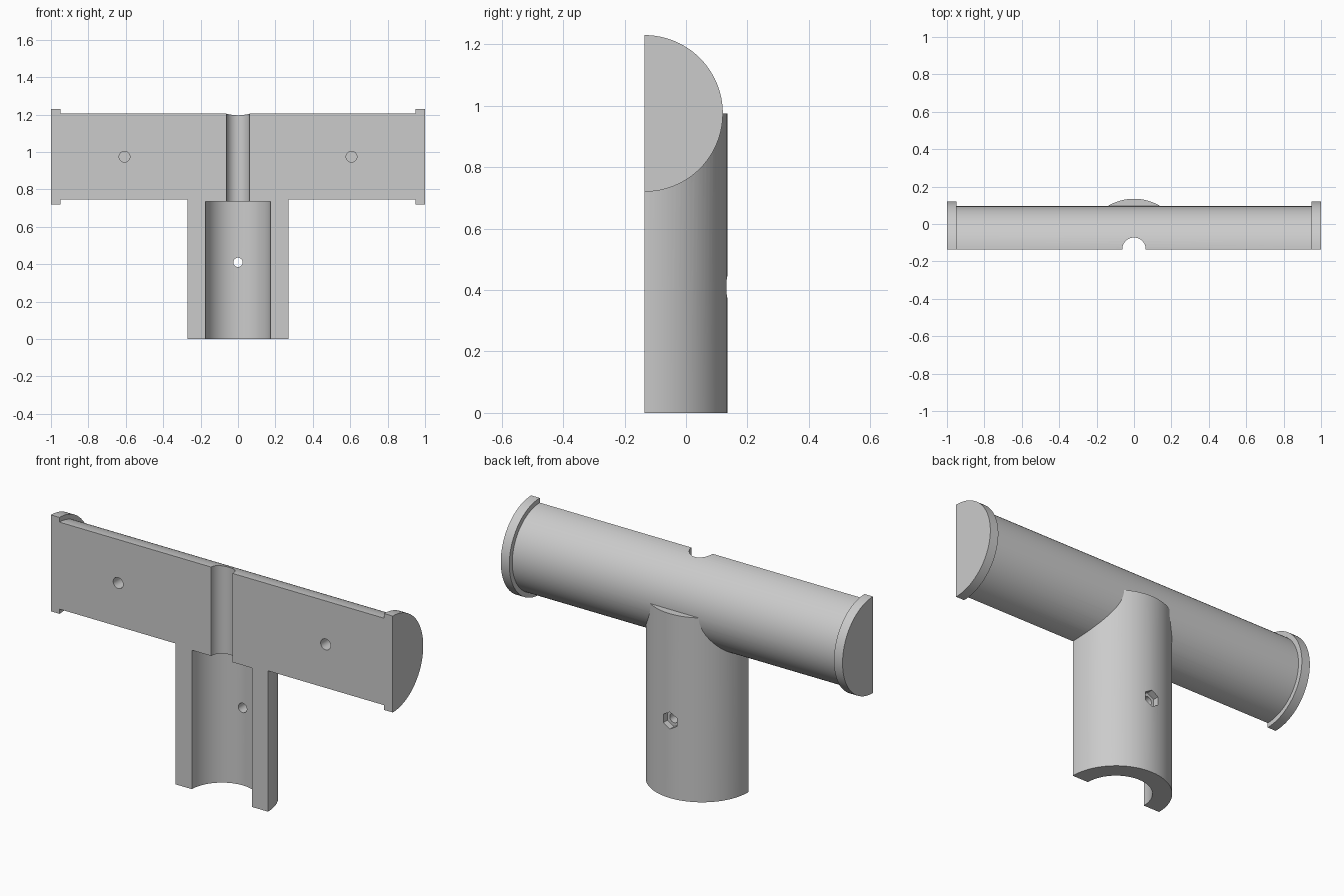
import bpy
from math import pi, radians

default = bpy.data.objects.get("Cube")
if default:
    bpy.data.objects.remove(default, do_unlink=True)

FRONT = -0.135   # flat split face
AXIS_Z = 0.975   # height of the crossbar axis

grey = bpy.data.materials.new("light_grey")
grey.use_nodes = True
grey.diffuse_color = (0.6, 0.6, 0.6, 1)
grey.node_tree.nodes["Principled BSDF"].inputs["Base Color"].default_value = (0.6, 0.6, 0.6, 1)


def cylinder(name, radius, start, end, axis, a, b, sides=96, spin=0.0):
    """Cylinder from start to end along axis; a, b are the other two coordinates."""
    mid = (start + end) / 2
    loc, rot = {"X": ((mid, a, b), (0, pi / 2, 0)),
                "Y": ((a, mid, b), (pi / 2, 0, spin)),
                "Z": ((a, b, mid), (0, 0, 0))}[axis]
    bpy.ops.mesh.primitive_cylinder_add(vertices=sides, radius=radius, depth=end - start,
                                        location=loc, rotation=rot)
    obj = bpy.context.object
    obj.name = name
    obj.hide_render = True
    return obj


def combine(target, tool, operation):
    mod = target.modifiers.new(tool.name, "BOOLEAN")
    mod.operation, mod.solver, mod.object = operation, "EXACT", tool
    bpy.context.view_layer.objects.active = target
    bpy.ops.object.modifier_apply(modifier=mod.name)
    bpy.data.objects.remove(tool, do_unlink=True)


# Crossbar with end flanges and the upright post
body = cylinder("tee_bracket_half", 0.23, -0.97, 0.97, "X", FRONT, AXIS_Z)
body.hide_render = False
for side in (-1, 1):
    low, high = sorted((side * 0.95, side * 1.0))
    combine(body, cylinder("end_flange", 0.255, low, high, "X", FRONT, AXIS_Z), "UNION")
combine(body, cylinder("post", 0.27, 0, AXIS_Z, "Z", 0, FRONT), "UNION")

# Split along the front plane
bpy.ops.mesh.primitive_cube_add(size=1, location=(0, FRONT - 0.5, 0.6))
split = bpy.context.object
split.name = "split_cutter"
split.scale = (3, 1, 3)
combine(body, split, "DIFFERENCE")

# Post bore and the narrow channel above it
combine(body, cylinder("post_bore", 0.175, -0.1, 0.735, "Z", 0, FRONT), "DIFFERENCE")
combine(body, cylinder("channel", 0.0625, 0.6, 1.4, "Z", 0, FRONT), "DIFFERENCE")

# Bolt hole with a hexagonal nut recess at the back
combine(body, cylinder("bolt_hole", 0.025, -0.1, 0.3, "Y", 0, 0.41, 32), "DIFFERENCE")
combine(body, cylinder("nut_recess", 0.045, 0.1, 0.3, "Y", 0, 0.41, 6), "DIFFERENCE")

# Blind peg holes in the flat face
for side in (-1, 1):
    combine(body, cylinder("peg_hole", 0.029, FRONT - 0.1, FRONT + 0.1, "Y",
                           side * 0.607, AXIS_Z, 32), "DIFFERENCE")

# Finish
body.data.materials.clear()
body.data.materials.append(grey)
bpy.ops.object.select_all(action="DESELECT")
body.select_set(True)
bpy.context.view_layer.objects.active = body
bpy.ops.object.shade_smooth_by_angle(angle=radians(30))
